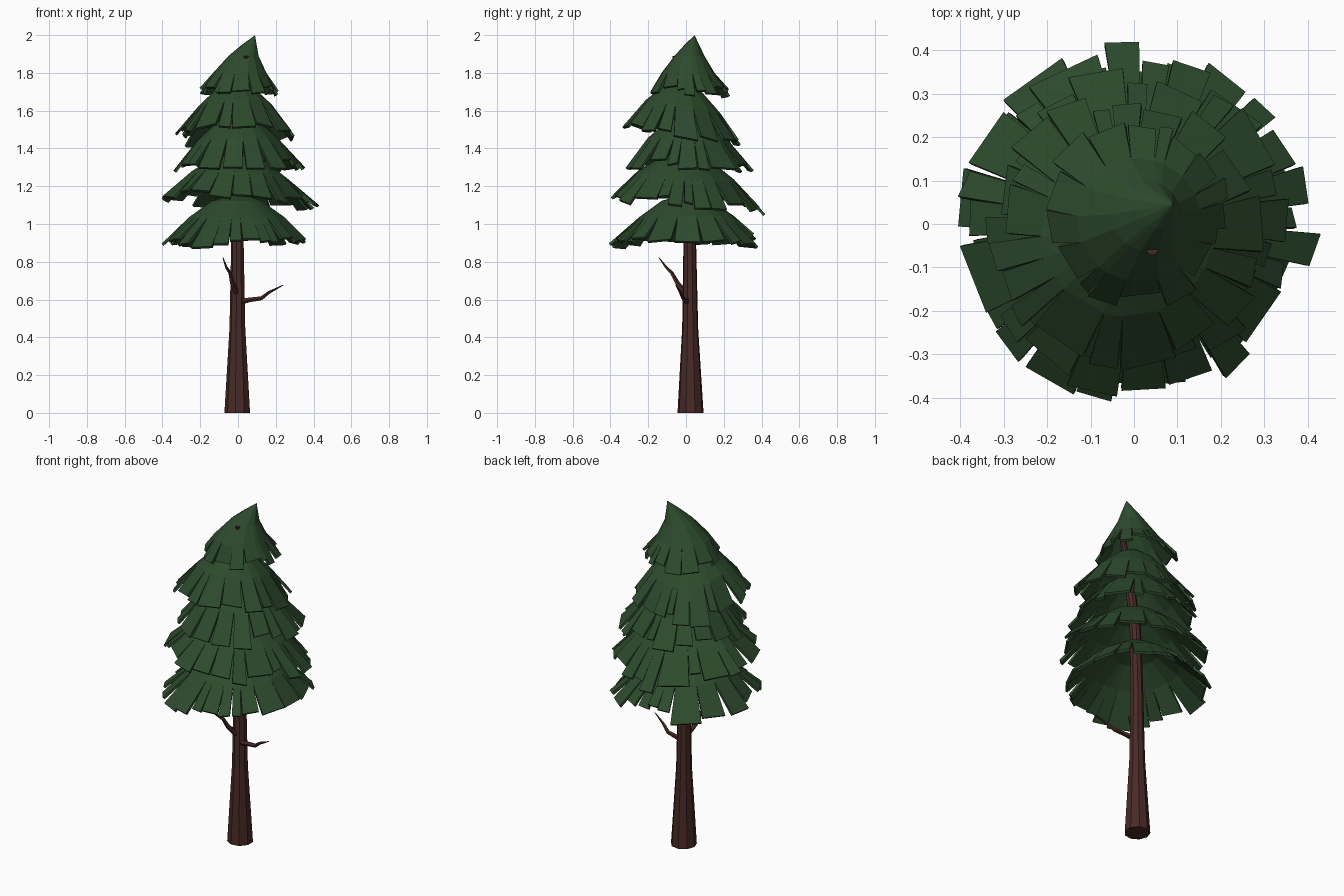
import bpy, bmesh, math, random

if "Cube" in bpy.data.objects:
    bpy.data.objects.remove(bpy.data.objects["Cube"])


def material(name, rgb):
    m = bpy.data.materials.new(name)
    m.diffuse_color = (*rgb, 1)
    m.use_nodes = True
    m.node_tree.nodes["Principled BSDF"].inputs["Base Color"].default_value = m.diffuse_color
    return m


BARK = material("bark", (0.065, 0.023, 0.019))
NEEDLES = material("needles", (0.026, 0.07, 0.026))


def finish(name, bm, mat):
    bmesh.ops.recalc_face_normals(bm, faces=bm.faces)
    me = bpy.data.meshes.new(name)
    bm.to_mesh(me)
    bm.free()
    me.materials.append(mat)
    ob = bpy.data.objects.new(name, me)
    bpy.context.collection.objects.link(ob)
    return ob


def tube(name, rings, sides, flat=True):
    """Loft rings (x, y, z, radius); horizontal rings if flat, else square to the path."""
    bm = bmesh.new()
    loops = []
    for i, (x, y, z, r) in enumerate(rings):
        a, b = rings[max(i - 1, 0)], rings[min(i + 1, len(rings) - 1)]
        yaw = math.atan2(b[1] - a[1], b[0] - a[0])
        pitch = math.atan2(b[2] - a[2], math.hypot(b[0] - a[0], b[1] - a[1]))
        loop = []
        for k in range(sides):
            t = 2 * math.pi * (k + 0.5) / sides
            c, s = r * math.cos(t), r * math.sin(t)
            if flat:
                p = (x + c, y + s, z)
            else:
                p = (x - math.sin(yaw) * c - math.sin(pitch) * math.cos(yaw) * s,
                     y + math.cos(yaw) * c - math.sin(pitch) * math.sin(yaw) * s,
                     z + math.cos(pitch) * s)
            loop.append(bm.verts.new(p))
        loops.append(loop)
    for a, b in zip(loops, loops[1:]):
        for k in range(sides):
            j = (k + 1) % sides
            bm.faces.new((a[k], a[j], b[j], b[k]))
    bm.faces.new(loops[0])
    bm.faces.new(loops[-1])
    return finish(name, bm, BARK)


def skirt(name, seed, n, apex, rings, rim, tilt=(0, 0)):
    """Cone of needles: apex, shared rings (x, y, z, r), then separate ragged flaps to the rim."""
    rng = random.Random(seed)
    bm = bmesh.new()
    widths = [rng.uniform(0.45, 1.55) for _ in range(n)]
    total, angles, acc = sum(widths), [], rng.random() * 6
    for w in widths:
        angles.append(acc)
        acc += 2 * math.pi * w / total

    def vert(x, y, z):
        return bm.verts.new((x, y, z + tilt[0] * x + tilt[1] * y))

    def polar(ring, a, k=1.0, dz=0.0):
        x, y, z, r = ring
        return vert(x + r * k * math.cos(a), y + r * k * math.sin(a), z + dz)

    top = vert(*apex)
    loops = [[polar(ring, a) for a in angles] for ring in rings]
    for i in range(n):
        j = (i + 1) % n
        bm.faces.new((top, loops[0][i], loops[0][j]))
        for a, b in zip(loops, loops[1:]):
            bm.faces.new((a[i], b[i], b[j], a[j]))
        # ragged flap
        a0 = angles[i]
        span = 2 * math.pi * widths[i] / total
        k = rng.uniform(0.9, 1.05)
        dz = rng.uniform(-0.012, 0.022) + (1 - k) * 0.3
        lo, hi = rng.uniform(0.0, 0.12), rng.uniform(0.88, 1.0)
        p = polar(rim, a0 + span * lo, k, dz)
        q = polar(rim, a0 + span * hi, k * rng.uniform(0.96, 1.04), dz + rng.uniform(-0.012, 0.012))
        bm.faces.new((loops[-1][i], p, q, loops[-1][j]))
    ob = finish(name, bm, NEEDLES)
    mod = ob.modifiers.new("thickness", 'SOLIDIFY')
    mod.thickness = 0.014
    mod.offset = -1
    return ob


# Trunk, flared at the base and leaning slightly near the tip
tube("trunk", [(-0.002, 0.024, 0, 0.07), (-0.002, 0.023, 0.2, 0.058),
               (-0.002, 0.022, 0.45, 0.043), (-0.002, 0.02, 0.9, 0.034),
               (0.0, 0.01, 1.25, 0.031), (0.02, -0.02, 1.6, 0.025),
               (0.042, -0.058, 1.89, 0.014)], 9)

# Bare twigs
tube("right_twig", [(0.0, 0.01, 0.585, 0.018), (0.06, -0.005, 0.598, 0.013),
                    (0.125, -0.015, 0.607, 0.011), (0.165, -0.03, 0.638, 0.008),
                    (0.24, -0.055, 0.677, 0.002)], 5, False)
tube("left_twig", [(0.0, 0.01, 0.62, 0.017), (-0.03, -0.045, 0.685, 0.013),
                   (-0.042, -0.075, 0.74, 0.01), (-0.062, -0.105, 0.77, 0.007),
                   (-0.08, -0.143, 0.822, 0.002)], 5, False)

# Needle tiers: seed, flap count, centre, rim height, rim radius, height, tilt
TIERS = [
    ("bottom_tier", 4, 22, -0.005, 0.0, 0.895, 0.395, 0.27, (0, 0.02)),
    ("second_tier", 8, 22, 0.01, 0.0, 1.115, 0.4, 0.27, (-0.08, -0.09)),
    ("third_tier", 12, 20, 0.0, 0.01, 1.295, 0.335, 0.29, (0.02, -0.03)),
    ("fourth_tier", 21, 19, -0.015, -0.015, 1.465, 0.31, 0.29, (0.02, -0.18)),
]
for name, seed, n, x, y, z, r, h, tilt in TIERS:
    rings = [(x, y, z + h * f, r * t) for t, f in ((0.33, 0.85), (0.64, 0.53))]
    skirt(name, seed, n, (0.01, 0.005, z + h), rings, (x, y, z, r), tilt)

# Crown with its bent tip
skirt("crown", 5, 17, (0.09, 0.045, 2.0),
      [(0.058, 0.03, 1.945, 0.042), (0.03, 0.018, 1.89, 0.08), (0.01, 0.01, 1.80, 0.142)],
      (0.003, 0.022, 1.685, 0.215))
